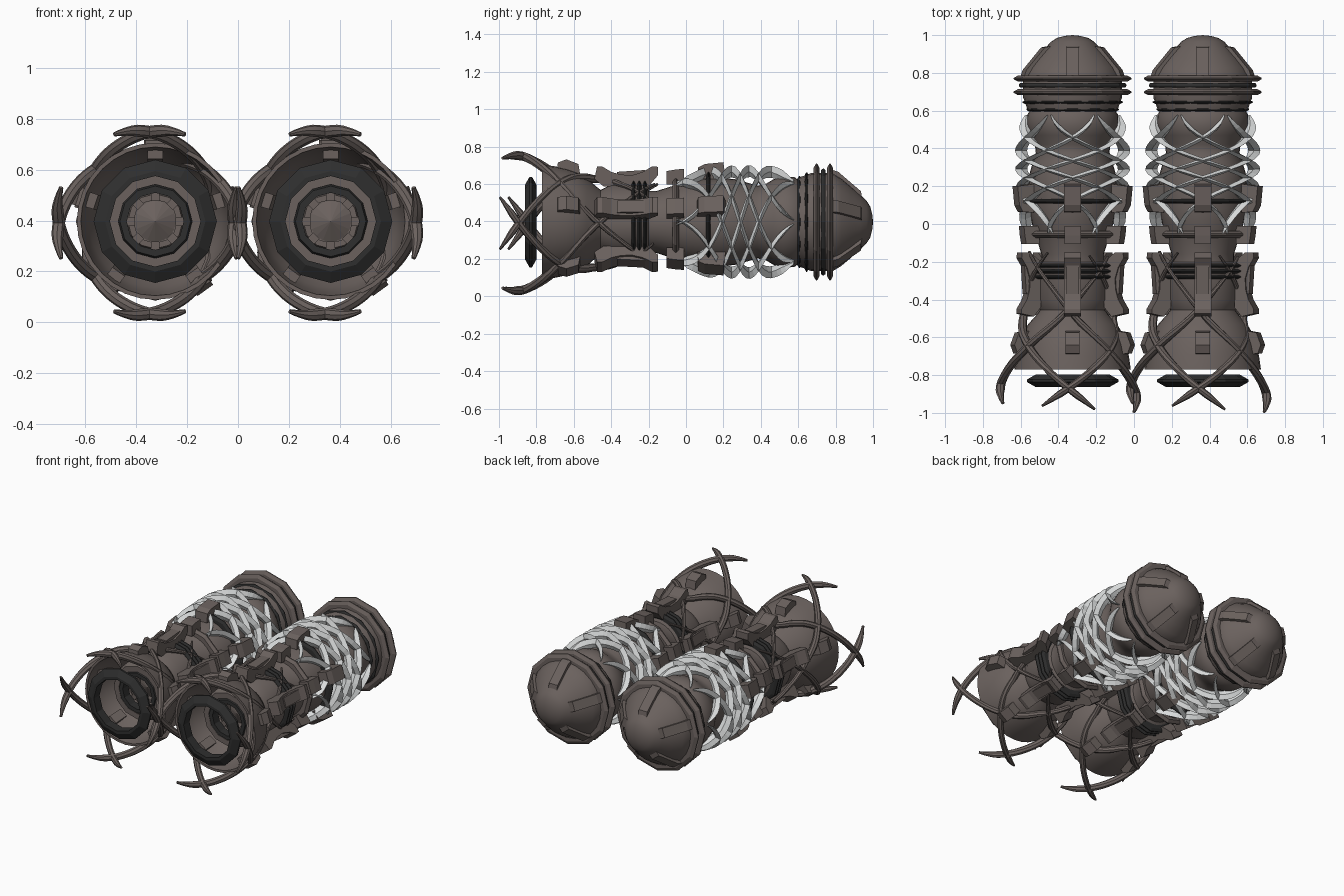
import bpy, bmesh, math
from mathutils import Vector

if "Cube" in bpy.data.objects:
    bpy.data.objects.remove(bpy.data.objects["Cube"])

CENTRES = (-0.325, 0.364)
ZC = 0.397


def material(name, rgb):
    m = bpy.data.materials.new(name)
    m.diffuse_color = (*rgb, 1)
    m.use_nodes = True
    m.node_tree.nodes["Principled BSDF"].inputs["Base Color"].default_value = m.diffuse_color
    return m


BROWN = material("brown grey metal", (0.145, 0.12, 0.111))
DARK = material("dark metal", (0.028, 0.028, 0.028))
PALE = material("pale grey", (0.7, 0.715, 0.715))


def polar(y, r, a):
    return Vector((r * math.sin(a), y, r * math.cos(a)))


def finish(bm, name, mat, smooth=False):
    """Turn the bmesh into one object for each of the two twin units."""
    bmesh.ops.remove_doubles(bm, verts=bm.verts, dist=1e-5)
    bmesh.ops.recalc_face_normals(bm, faces=bm.faces)
    me = bpy.data.meshes.new(name)
    bm.to_mesh(me)
    bm.free()
    me.materials.append(mat)
    for side, x in zip(("left", "right"), CENTRES):
        ob = bpy.data.objects.new(f"{side}_{name}", me)
        ob.location = (x, 0, ZC)
        bpy.context.collection.objects.link(ob)
        if smooth and side == "left":
            bpy.ops.object.select_all(action='DESELECT')
            ob.select_set(True)
            bpy.context.view_layer.objects.active = ob
            bpy.ops.object.shade_smooth_by_angle(angle=math.radians(35))


def skin(bm, loops, closed):
    n = len(loops[0])
    pairs = list(zip(loops, loops[1:])) + ([(loops[-1], loops[0])] if closed else [])
    for A, B in pairs:
        for i in range(n):
            bm.faces.new((A[i], A[(i + 1) % n], B[(i + 1) % n], B[i]))


def revolve(name, prof, mat, segs=12, closed=False, smooth=False):
    bm = bmesh.new()
    skin(bm, [[bm.verts.new(polar(y, r, math.tau * i / segs)) for i in range(segs)]
              for y, r in prof], closed)
    finish(bm, name, mat, smooth)


def ring(name, y, inner, outer, half, mat=DARK, tip=0.3):
    """Hoop with a pointed outer rim."""
    e = outer - tip * (outer - inner)
    revolve(name, [(y - half, inner), (y - half, e), (y - half * 0.2, outer),
                   (y + half * 0.2, outer), (y + half, e), (y + half, inner)], mat, 12, True)


def brackets(name, outline, width, mat=BROWN, count=5):
    """Extrude a (y, r) outline to a width, repeated around the axis."""
    bm = bmesh.new()
    for k in range(count):
        a = math.tau * k / count
        side = Vector((math.cos(a), 0, -math.sin(a))) * width / 2
        loops = [[bm.verts.new(polar(y, r, a) + s * side) for y, r in outline] for s in (-1, 1)]
        skin(bm, loops, False)
        for l in loops:
            bm.faces.new(l)
    finish(bm, name, mat)


def lookup(table, y):
    for (y0, r0), (y1, r1) in zip(table, table[1:]):
        if y0 <= y <= y1:
            return r0 + (r1 - r0) * (y - y0) / (y1 - y0)
    return table[-1][1] if y > table[-1][0] else table[0][1]


def strands(name, y0, y1, radius, angle, count, deep, wide, mat, steps=48, sides=8,
            warp=lambda p: p, tip=0.25, tail=8, smooth=True):
    """Two opposing sets of tapered helical strands."""
    bm = bmesh.new()
    for k in range(count):
        for d in (-1, 1):
            pts = []
            for i in range(steps + 1):
                y = y0 + (y1 - y0) * i / steps
                pts.append(warp(polar(y, lookup(radius, y),
                                      d * angle(y) + math.tau * k / count)))
            loops = []
            for i, p in enumerate(pts):
                t = (pts[min(i + 1, steps)] - pts[max(i - 1, 0)]).normalized()
                out = Vector((p.x, 0, p.z))
                out = (out - t * out.dot(t)).normalized()
                s = t.cross(out)
                f = min(1, tip + i * 8 / steps, tip + (steps - i) * tail / steps)
                loops.append([bm.verts.new(p + f * (out * deep * math.cos(q) + s * wide * math.sin(q)))
                              for q in (math.tau * j / sides for j in range(sides))])
            skin(bm, loops, False)
            bm.faces.new(loops[0])
            bm.faces.new(loops[-1])
    finish(bm, name, mat, smooth)


# Central body with bulges under the pale lattice
revolve("body", [(0.62, 0), (0.62, 0.21), (0.58, 0.24), (0.52, 0.245), (0.47, 0.23), (0.42, 0.2),
                 (0.38, 0.195), (0.33, 0.21), (0.26, 0.23), (0.18, 0.235), (0.08, 0.23),
                 (0.0, 0.215), (-0.08, 0.19), (-0.16, 0.165), (-0.2, 0.165), (-0.22, 0.2),
                 (-0.4, 0.2), (-0.46, 0.17), (-0.46, 0)], BROWN, 32, smooth=True)

# Open bell at the front, with its inner bowl
revolve("bell", [(-0.44, 0.16), (-0.48, 0.19), (-0.53, 0.235), (-0.58, 0.265), (-0.64, 0.285),
                 (-0.7, 0.298), (-0.77, 0.308), (-0.77, 0.292), (-0.7, 0.28), (-0.63, 0.26),
                 (-0.56, 0.215), (-0.5, 0.17), (-0.48, 0.0)], BROWN, 32, smooth=True)
ring("bell_inner_collar", -0.6, 0.145, 0.2, 0.035, BROWN)
ring("bell_inner_ring", -0.61, 0.112, 0.15, 0.03)
ring("nozzle_collar", -0.52, 0.085, 0.118, 0.045, BROWN)
brackets("nozzle_tooth", [(-0.58, 0.08), (-0.58, 0.115), (-0.49, 0.115), (-0.49, 0.08)], 0.035, count=8)
revolve("nozzle_cone", [(-0.485, 0.09), (-0.53, 0.0)], BROWN, 16)
brackets("bowl_block", [(-0.7, 0.245), (-0.7, 0.285), (-0.6, 0.255), (-0.6, 0.225)], 0.06)
ring("front_floating_ring", -0.83, 0.178, 0.242, 0.032, tip=0.7)

# Conical rear cap with ribs, flanges and dark rings in front
revolve("cap", [(0.605, 0.2), (0.605, 0.238), (0.67, 0.262), (0.785, 0.262), (0.83, 0.235),
                (0.88, 0.193), (0.93, 0.147), (0.965, 0.114), (0.985, 0.083), (0.996, 0.04),
                (1.0, 0.0)], BROWN, 24, smooth=True)
brackets("cap_rib", [(0.78, 0.24), (0.78, 0.28), (0.815, 0.268), (0.935, 0.165), (0.945, 0.11)], 0.065)
for i, (y, r, h) in enumerate(((0.607, 0.245, 0.012), (0.645, 0.266, 0.012))):
    ring(f"cap_ring_{i + 1}", y, 0.2, r, h)
for i, y in enumerate((0.698, 0.77)):
    ring(f"cap_flange_{i + 1}", y, 0.2, 0.312, 0.016, BROWN, tip=0.2)
ring("cap_flange_gap", 0.734, 0.22, 0.285, 0.012, DARK, tip=0.1)

# Brackets around the bell, waist and middle
brackets("bell_block", [(-0.69, 0.275), (-0.685, 0.318), (-0.64, 0.335), (-0.575, 0.31),
                        (-0.565, 0.25)], 0.075)
brackets("waist_bracket", [(-0.49, 0.23), (-0.475, 0.298), (-0.45, 0.298), (-0.4, 0.268),
                           (-0.35, 0.254), (-0.29, 0.25), (-0.23, 0.268), (-0.18, 0.298),
                           (-0.15, 0.295), (-0.15, 0.25), (-0.2, 0.19), (-0.44, 0.19)], 0.09)
brackets("waist_clasp", [(-0.37, 0.22), (-0.37, 0.268), (-0.22, 0.278), (-0.22, 0.22)], 0.065)
for i, y in enumerate((-0.28, -0.25, -0.22)):
    ring(f"waist_ring_{i + 1}", y, 0.17, 0.232, 0.011)
ring("front_hoop", -0.055, 0.18, 0.245, 0.018, BROWN)
brackets("front_hoop_block", [(-0.105, 0.2), (-0.105, 0.272), (-0.06, 0.28), (-0.01, 0.285),
                              (-0.01, 0.2)], 0.088)
ring("middle_hoop", 0.12, 0.22, 0.28, 0.012)
brackets("middle_hoop_block", [(0.06, 0.23), (0.065, 0.292), (0.1, 0.31), (0.2, 0.32),
                               (0.212, 0.23)], 0.09)

# Pale lattice of crossing blades
strands("pale_lattice", -0.05, 0.575,
        [(-0.05, 0.235), (0.05, 0.255), (0.15, 0.268), (0.3, 0.273), (0.42, 0.273),
         (0.5, 0.262), (0.575, 0.245)],
        lambda y: math.radians(30) + 2.3 * math.tanh((y - 0.29) / 0.2),
        6, 0.032, 0.012, PALE, steps=30, sides=4, smooth=False)

# Crossing claws that wrap the waist and bell and reach past the front
strands("claws", -0.972, -0.16,
        [(-0.97, 0.374), (-0.92, 0.368), (-0.87, 0.357), (-0.8, 0.336), (-0.72, 0.315),
         (-0.6, 0.283), (-0.5, 0.24), (-0.35, 0.225), (-0.16, 0.235)],
        lambda y: (y + 0.87) / 0.42 * math.pi / 2,
        4, 0.024, 0.019, BROWN, tip=0.35, tail=1.3,
        warp=lambda p: Vector((p.x - 0.022, p.y - 0.066 * p.x, p.z - 0.006)))
